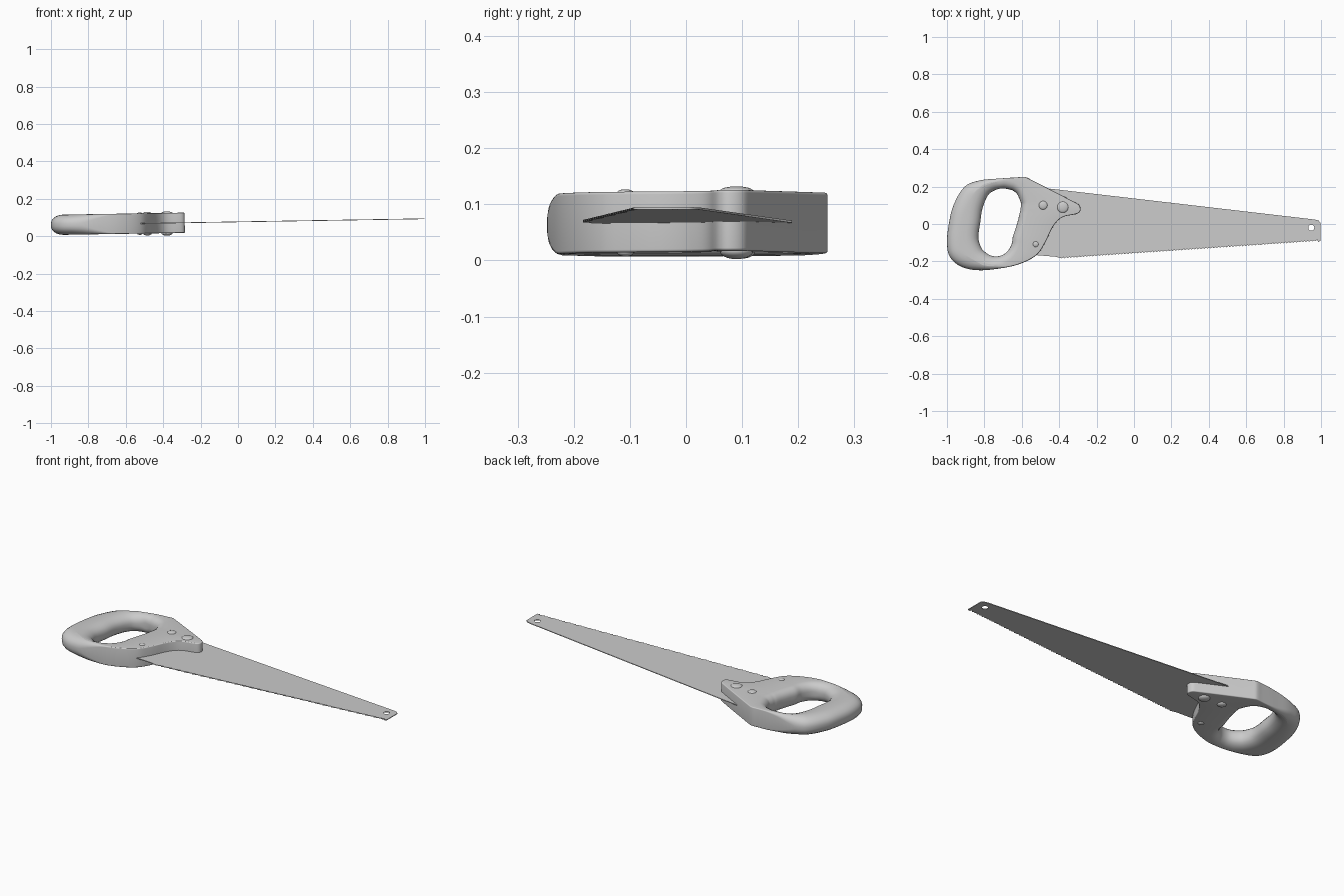
import bpy, bmesh, math
from mathutils import Vector, Matrix

if "Cube" in bpy.data.objects:
    bpy.data.objects.remove(bpy.data.objects["Cube"])

TILT, LIFT = -0.0165, 0.0765   # the whole saw leans slightly up toward the tip
HALF = 0.054                   # half thickness of the handle


def place(ob):
    ob.location.z = LIFT
    ob.rotation_euler.y = TILT
    return ob


def mesh_object(name, bm):
    bmesh.ops.recalc_face_normals(bm, faces=bm.faces)
    me = bpy.data.meshes.new(name)
    bm.to_mesh(me)
    bm.free()
    ob = bpy.data.objects.new(name, me)
    bpy.context.collection.objects.link(ob)
    bpy.ops.object.select_all(action='DESELECT')
    ob.select_set(True)
    bpy.context.view_layer.objects.active = ob
    bpy.ops.object.shade_smooth_by_angle(angle=math.radians(35))
    return place(ob)


def smooth_loop(pts, sub):
    """Closed hermite curve through pts."""
    n, out = len(pts), []
    for i in range(n):
        p0, p1, p2, p3 = (pts[(i + k) % n] for k in (-1, 0, 1, 2))
        length = (p2 - p1).length
        m1, m2 = (p2 - p0).normalized() * length, (p3 - p1).normalized() * length
        for s in range(sub):
            t = s / sub
            out.append(p1 * (2*t**3 - 3*t**2 + 1) + m1 * (t**3 - 2*t**2 + t)
                       + p2 * (3*t**2 - 2*t**3) + m2 * (t**3 - t**2))
    return out


def left_normals(pts):
    n = len(pts)
    tans = [(pts[(i + 1) % n] - pts[i - 1]).normalized() for i in range(n)]
    return [Vector((-t.y, t.x)) for t in tans]


# Handle: paired points on the outer outline and the finger hole
rows = [
    (-.285, .078, -.606, .085), (-.292, .100, -.604, .100), (-.31, .113, -.604, .112),
    (-.565, .244, -.622, .155), (-.585, .252, -.635, .170), (-.62, .250, -.655, .182),
    (-.72, .243, -.705, .190), (-.825, .233, -.745, .180), (-.905, .200, -.78, .155),
    (-.965, .100, -.81, .085), (-.99, 0, -.822, .010), (-1, -.100, -.832, -.075),
    (-.985, -.175, -.815, -.130), (-.93, -.225, -.79, -.155), (-.84, -.247, -.755, -.172),
    (-.72, -.238, -.715, -.170), (-.61, -.213, -.68, -.150), (-.52, -.165, -.655, -.110),
    (-.475, -.100, -.648, -.070), (-.43, -.010, -.635, -.030), (-.385, .035, -.62, .020),
    (-.31, .053, -.612, .055), (-.292, .062, -.608, .070)]
outer = smooth_loop([Vector(r[:2]) for r in rows], 5)
inner = smooth_loop([Vector(r[2:]) for r in rows], 5)
n_out, n_in = left_normals(outer), left_normals(inner)

bm = bmesh.new()
STEPS = 5
rings = []
for P, Q, no, ni in zip(outer, inner, n_out, n_in):
    # edges are fully rounded on the grip and crisp toward the blade
    f = min(1, max(0, (-0.66 - P.x) / 0.24))
    f = f * f * (3 - 2 * f)
    ro, ri = 0.005 + 0.060 * f, 0.042 + 0.023 * f
    k = min(1, 0.92 * (P - Q).length / (ro + ri))
    ro, ri = ro * k, ri * k
    ring = []
    for base, nrm, r, order in ((P, no, ro, 1), (Q, -ni, ri, -1)):
        v = min(r, 0.046)
        half = []
        for sgn in (1, -1):
            angs = [math.pi / 2 * s / STEPS for s in range(STEPS + 1)]
            for a in (reversed(angs) if sgn > 0 else angs):
                p = base + nrm * r * (1 - math.cos(a))
                half.append((p.x, p.y, sgn * (HALF - v + v * math.sin(a))))
        ring += half[::order]
    rings.append([bm.verts.new(c) for c in ring])
m = len(rings[0])
for i in range(len(rings)):
    a, b = rings[i - 1], rings[i]
    for j in range(m):
        bm.faces.new((a[j - 1], a[j], b[j], b[j - 1]))
mesh_object("handle", bm)

# Blade: flat outline with a toothed lower edge and a hanging hole
outline = [(-.54, -.165), (-.54, .14), (-.45, .189), (.965, .024), (.988, .018),
           (.998, .005), (.998, -.09), (.985, -.095), (.98, -.084)]
TEETH = 80
for i in range(TEETH):
    t = (i + 0.6) / TEETH
    x, y = .98 - 1.36 * t, -.086 - .092 * t
    outline += [(x, y - .006), (x - .005, y)]
outline += [(-.385, -.184), (-.42, -.175)]
hole = [(.948 + .016 * math.cos(a * math.tau / 24), -.02 + .016 * math.sin(a * math.tau / 24))
        for a in range(24)]
cu = bpy.data.curves.new("blade", 'CURVE')
cu.dimensions = '2D'
cu.fill_mode = 'BOTH'
cu.extrude = 0.002
for pts in (outline, hole):
    sp = cu.splines.new('POLY')
    sp.points.add(len(pts) - 1)
    for q, (x, y) in zip(sp.points, pts):
        q.co = (x, y, 0, 1)
    sp.use_cyclic_u = True
blade = place(bpy.data.objects.new("blade", cu))
bpy.context.collection.objects.link(blade)
bpy.ops.object.select_all(action='DESELECT')
blade.select_set(True)
bpy.context.view_layer.objects.active = blade
bpy.ops.object.convert(target='MESH')

# Rivets: domed caps on both faces of the handle
for name, x, y, r, up, down in (("rivet_large", -.38, .09, .030, .009, .015),
                                ("rivet_medium", -.485, .10, .023, .008, .012),
                                ("rivet_small", -.525, -.108, .015, .006, .008)):
    bm = bmesh.new()
    for z, h in ((HALF - .001, up), (-HALF + .001, down)):
        mat = Matrix.Translation((x, y, z)) @ Matrix.Diagonal((r, r, h, 1))
        bmesh.ops.create_uvsphere(bm, u_segments=24, v_segments=12, radius=1, matrix=mat)
    mesh_object(name, bm)
